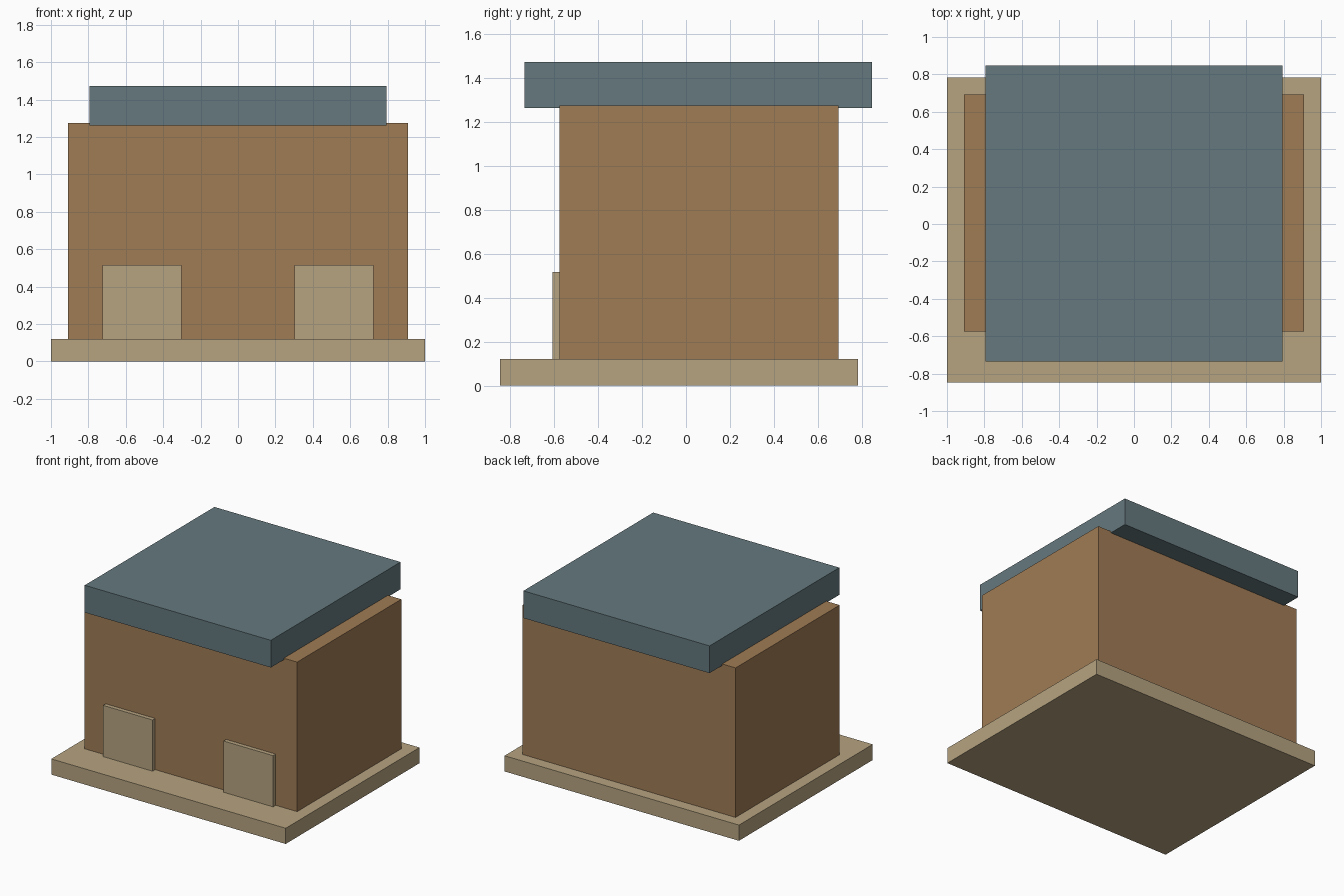
import bpy

if "Cube" in bpy.data.objects:
    bpy.data.objects.remove(bpy.data.objects["Cube"])


def material(name, color):
    m = bpy.data.materials.new(name)
    m.diffuse_color = (*color, 1)
    m.use_nodes = True
    m.node_tree.nodes["Principled BSDF"].inputs["Base Color"].default_value = m.diffuse_color
    return m


def box(name, lo, hi, mat):
    """Box between two opposite corners."""
    size = [b - a for a, b in zip(lo, hi)]
    bpy.ops.mesh.primitive_cube_add(size=1, location=[(a + b) / 2 for a, b in zip(lo, hi)])
    ob = bpy.context.object
    ob.name = name
    ob.scale = size
    bpy.ops.object.transform_apply(location=False, rotation=False, scale=True)
    ob.data.materials.append(mat)
    return ob


sand = material("sand", (0.47, 0.37, 0.22))
brown = material("brown", (0.35, 0.20, 0.09))
slate = material("slate", (0.13, 0.19, 0.21))

# Plinth, walls and overhanging roof slab
box("base", (-1, -0.847, 0), (1, 0.783, 0.121), sand)
box("walls", (-0.908, -0.576, 0.121), (0.908, 0.693, 1.274), brown)
box("roof", (-0.794, -0.734, 1.262), (0.794, 0.847, 1.472), slate)

# Front panels, one on each side
for side, x in (("left", -0.514), ("right", 0.514)):
    box(f"front_panel_{side}", (x - 0.211, -0.608, 0.121), (x + 0.211, -0.576, 0.516), sand)
